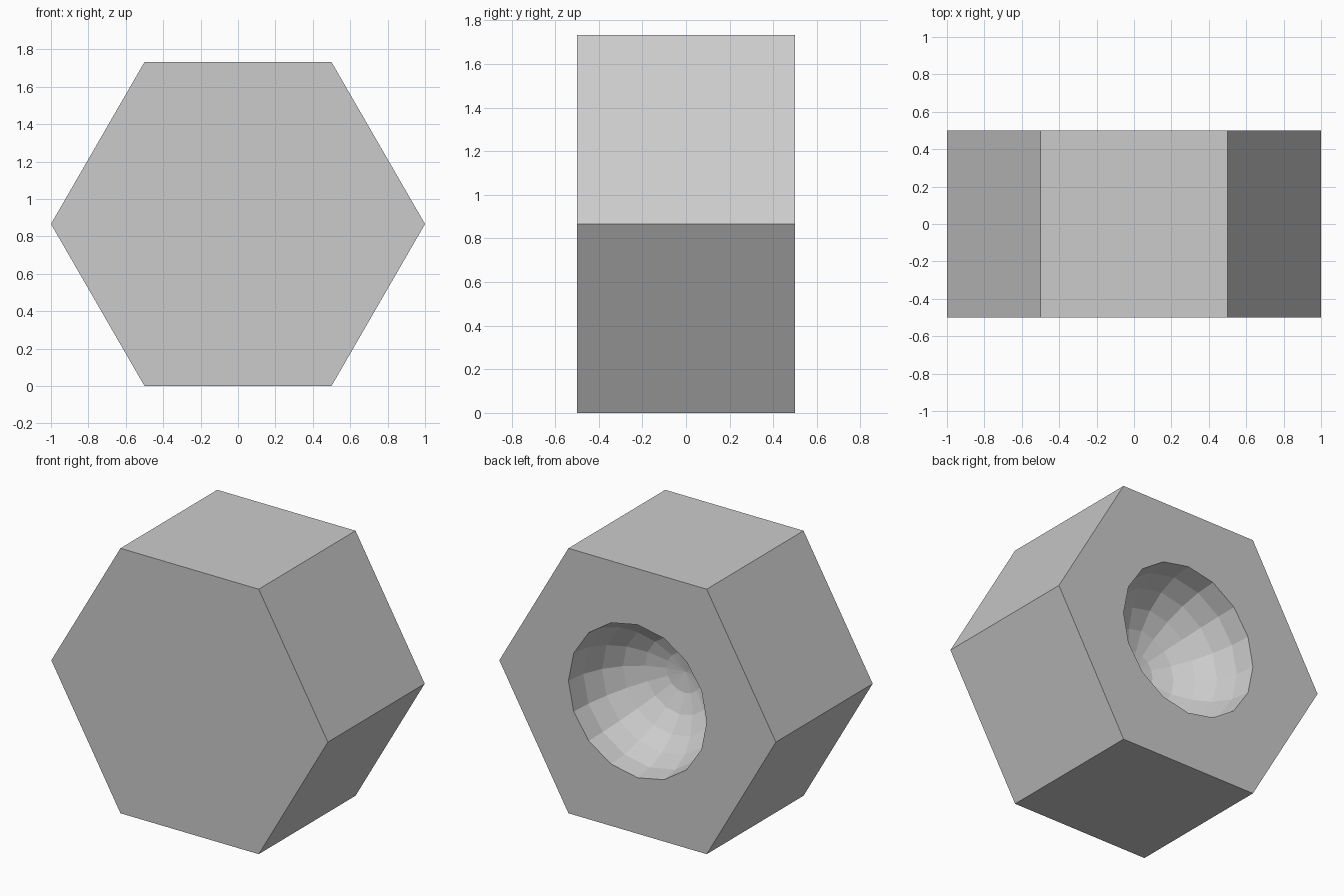
import bpy, bmesh
from math import cos, sin, pi, sqrt

if "Cube" in bpy.data.objects:
    bpy.data.objects.remove(bpy.data.objects["Cube"])

CZ = sqrt(3) / 2      # height of the hexagon centre
HALF = 0.5            # half thickness along y
R_BOWL = 0.5          # radius of the hemispherical hollow
SIDES, BANDS = 16, 6

bm = bmesh.new()


def ring(n, r, y):
    return [bm.verts.new((r * cos(2 * pi * i / n), y, CZ + r * sin(2 * pi * i / n)))
            for i in range(n)]


def skin(a, b):
    n = len(a)
    for i in range(n):
        bm.faces.new((a[i], a[(i + 1) % n], b[(i + 1) % n], b[i]))


# Hexagonal prism: front face and six sides
front = ring(6, 1, -HALF)
back = ring(6, 1, HALF)
bm.faces.new(front)
skin(front, back)

# Hemispherical hollow sunk into the back face
rings = [ring(SIDES, R_BOWL * cos(k * pi / 2 / BANDS), HALF - R_BOWL * sin(k * pi / 2 / BANDS))
         for k in range(BANDS)]
for a, b in zip(rings, rings[1:]):
    skin(a, b)
pole = bm.verts.new((0, HALF - R_BOWL, CZ))
for i in range(SIDES):
    bm.faces.new((rings[-1][i], rings[-1][(i + 1) % SIDES], pole))

# Back face around the hollow
rim_edges = [e for e in bm.edges if e.is_boundary]
bmesh.ops.triangle_fill(bm, edges=rim_edges, use_beauty=True, normal=(0, 1, 0))
bmesh.ops.recalc_face_normals(bm, faces=bm.faces[:])

mesh = bpy.data.meshes.new("hex_block")
bm.to_mesh(mesh)
bm.free()
bpy.context.collection.objects.link(bpy.data.objects.new("hex_block_with_hollow", mesh))
